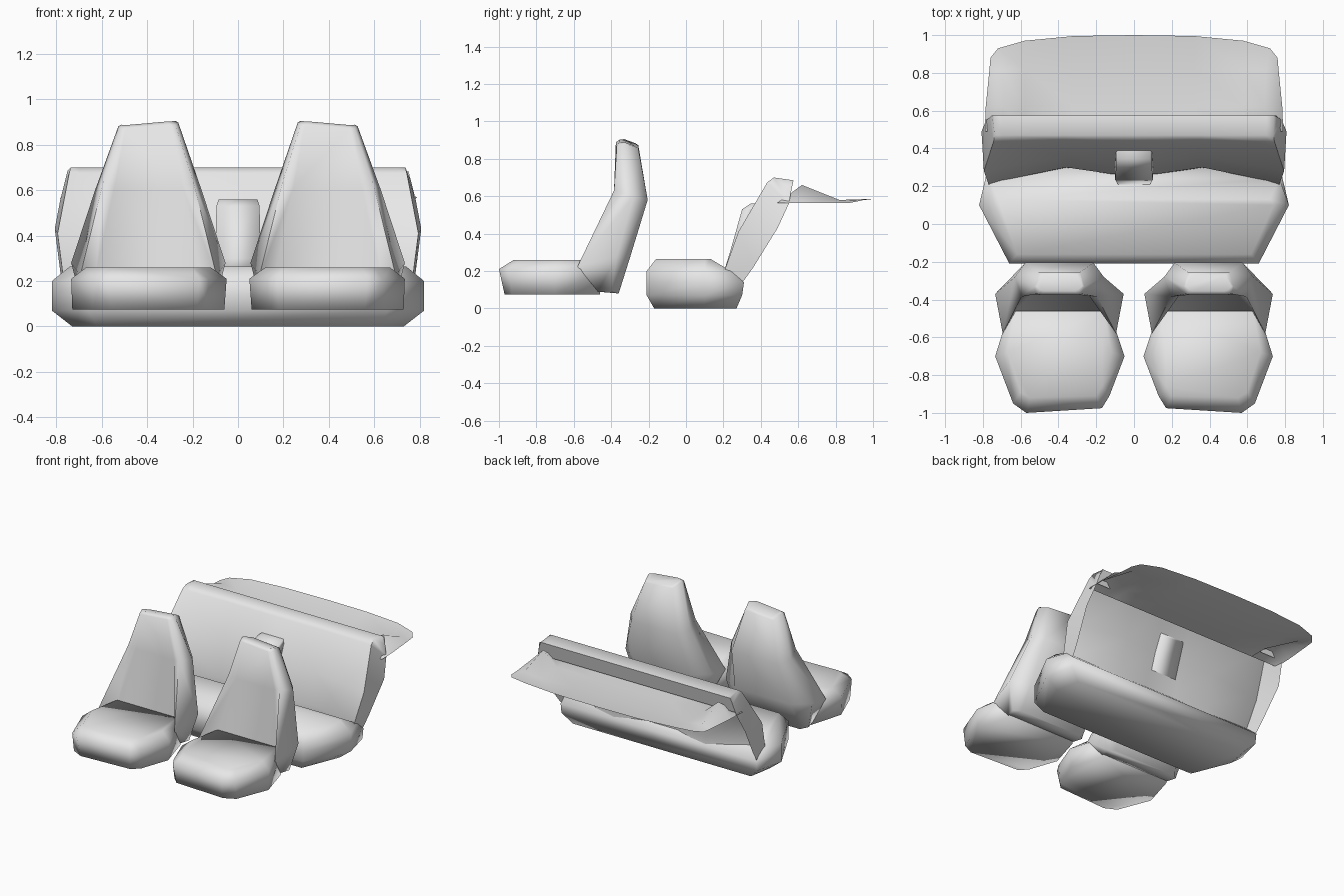
import bpy, bmesh, math

old = bpy.data.objects.get("Cube")
if old:
    bpy.data.objects.remove(old, do_unlink=True)

grey = bpy.data.materials.new("light grey upholstery")
grey.use_nodes = True
colour = (0.8, 0.8, 0.8, 1)
grey.diffuse_color = colour
grey.node_tree.nodes["Principled BSDF"].inputs["Base Color"].default_value = colour


def loft(name, rings, closed=True, angle=95):
    """Skin a list of equally long point rings; closed lofts get end caps."""
    bm = bmesh.new()
    rows = [[bm.verts.new(p) for p in ring] for ring in rings]
    n = len(rows[0])
    for a, b in zip(rows, rows[1:]):
        for i in range(n if closed else n - 1):
            j = (i + 1) % n
            bm.faces.new((a[i], a[j], b[j], b[i]))
    if closed:
        bm.faces.new(rows[0])
        bm.faces.new(rows[-1])
        bmesh.ops.recalc_face_normals(bm, faces=bm.faces)
    mesh = bpy.data.meshes.new(name)
    bm.to_mesh(mesh)
    bm.free()
    mesh.materials.append(grey)
    obj = bpy.data.objects.new(name, mesh)
    bpy.context.collection.objects.link(obj)
    bpy.ops.object.select_all(action='DESELECT')
    obj.select_set(True)
    bpy.context.view_layer.objects.active = obj
    bpy.ops.object.shade_smooth_by_angle(angle=math.radians(angle))


def mirror_ring(half, cx=0, tilt=0):
    """Half ring of (half width, y, z) completed on the other side of cx."""
    return ([(cx + w, y, z - tilt) for w, y, z in half]
            + [(cx - w, y, z + tilt) for w, y, z in reversed(half)])


def mirror_rows(rows):
    """Rows from the +x end to the centre, continued to the -x end."""
    return rows + [[(-x, y, z) for x, y, z in r] for r in reversed(rows[:-1])]


def outline(points, z):
    return [(x, y, z) for x, y in points]


# Front seats, the right one mirrored from the left
SEAT_X = 0.395
cushion = [
    outline([(.18, -.95), (.56, -.97), (.64, -.93), (.73, -.70), (.66, -.46), (.13, -.46), (.06, -.70), (.13, -.90)], .075),
    outline([(.17, -.975), (.57, -1.0), (.64, -.95), (.735, -.70), (.66, -.46), (.13, -.46), (.05, -.70), (.13, -.91)], .21),
    outline([(.20, -.91), (.55, -.92), (.60, -.89), (.67, -.68), (.63, -.46), (.16, -.46), (.12, -.68), (.17, -.86)], .26),
]
# Each ring runs front panel, bolster edge, side, rear
backrest = [mirror_ring(half, SEAT_X, tilt) for tilt, half in (
    (0, [(.22, -.48, .09), (.27, -.47, .09), (.29, -.40, .09), (.25, -.36, .08)]),
    (0, [(.23, -.46, .24), (.30, -.58, .225), (.34, -.37, .28), (.22, -.30, .27)]),
    (0, [(.15, -.37, .61), (.20, -.385, .63), (.235, -.28, .60), (.18, -.205, .58)]),
    (.008, [(.10, -.375, .88), (.12, -.37, .88), (.132, -.33, .89), (.11, -.255, .865)]),
    (.008, [(.08, -.355, .895), (.10, -.35, .895), (.12, -.33, .897), (.09, -.27, .875)]),
)]
for side, sign in (("left", 1), ("right", -1)):
    for part, rings in (("cushion", cushion), ("backrest", backrest)):
        loft(f"{side}_front_seat_{part}",
             [[(sign * x, y, z) for x, y, z in r] for r in rings])

# Rear bench cushion, stacked outlines from floor to top
bench = []
for z, front, fx, sx, bx, back in (
        (.0, -.17, .62, .73, .70, .27), (.07, -.21, .66, .82, .77, .30),
        (.14, -.21, .66, .82, .77, .31), (.20, -.21, .66, .82, .77, .24),
        (.265, -.16, .62, .74, .72, .13)):
    bench.append(mirror_ring([(fx, front, z), (sx, .10, z), (bx, back, z)]))
loft("rear_bench_cushion", bench)

# Rear backrest: an open-backed shell with scooped front, sides and top lip
LIP = [(.575, .685), (.55, .58)]
SIDE = [(.31, .15), (.36, .22), (.49, .43), (.55, .56), (.565, .64)]


def shell_row(scoop):
    return [(.24 + scoop * .6, .12), (.205 + scoop, .20), (.28 + scoop * .8, .41),
            (.435 + scoop * .1, .675), (.47, .70)] + LIP


def side_width(z):
    return .81 - (.25 * (z - .45) if z > .45 else .13 * (.45 - z))


rows = [[(side_width(z), y, z) for y, z in SIDE + LIP],
        [(side_width(z) - .01, y, z) for y, z in shell_row(0)]]
rows += [[(x, y, z) for y, z in shell_row(scoop)]
         for x, scoop in ((.70, .025), (.36, .095), (.12, .06), (0, .06))]
loft("rear_backrest", mirror_rows(rows), closed=False, angle=75)

# Centre armrest folded up against the rear backrest
armrest = [mirror_ring(half) for half in (
    [(.085, .21, .22), (.085, .27, .22)],
    [(.10, .235, .30), (.10, .295, .30)],
    [(.095, .30, .53), (.095, .38, .53)],
    [(.085, .345, .56), (.085, .39, .56)],
)]
loft("rear_armrest", armrest)

# Parcel shelf with a raised hump in each front corner and a bowed rear edge
shelf = [[(.79, .49, .565), (.785, .62, .565), (.765, .82, .563), (.76, .88, .565)],
         [(.70, .49, .565), (.69, .62, .66), (.70, .82, .58), (.72, .93, .575)]]
shelf += [[(x, .49, .565), (x, .62, .565), (x, .82, .565), (x, rear, .585)]
          for x, rear in ((.58, .97), (.32, .995), (0, 1.0))]
loft("parcel_shelf", mirror_rows(shelf), closed=False)
